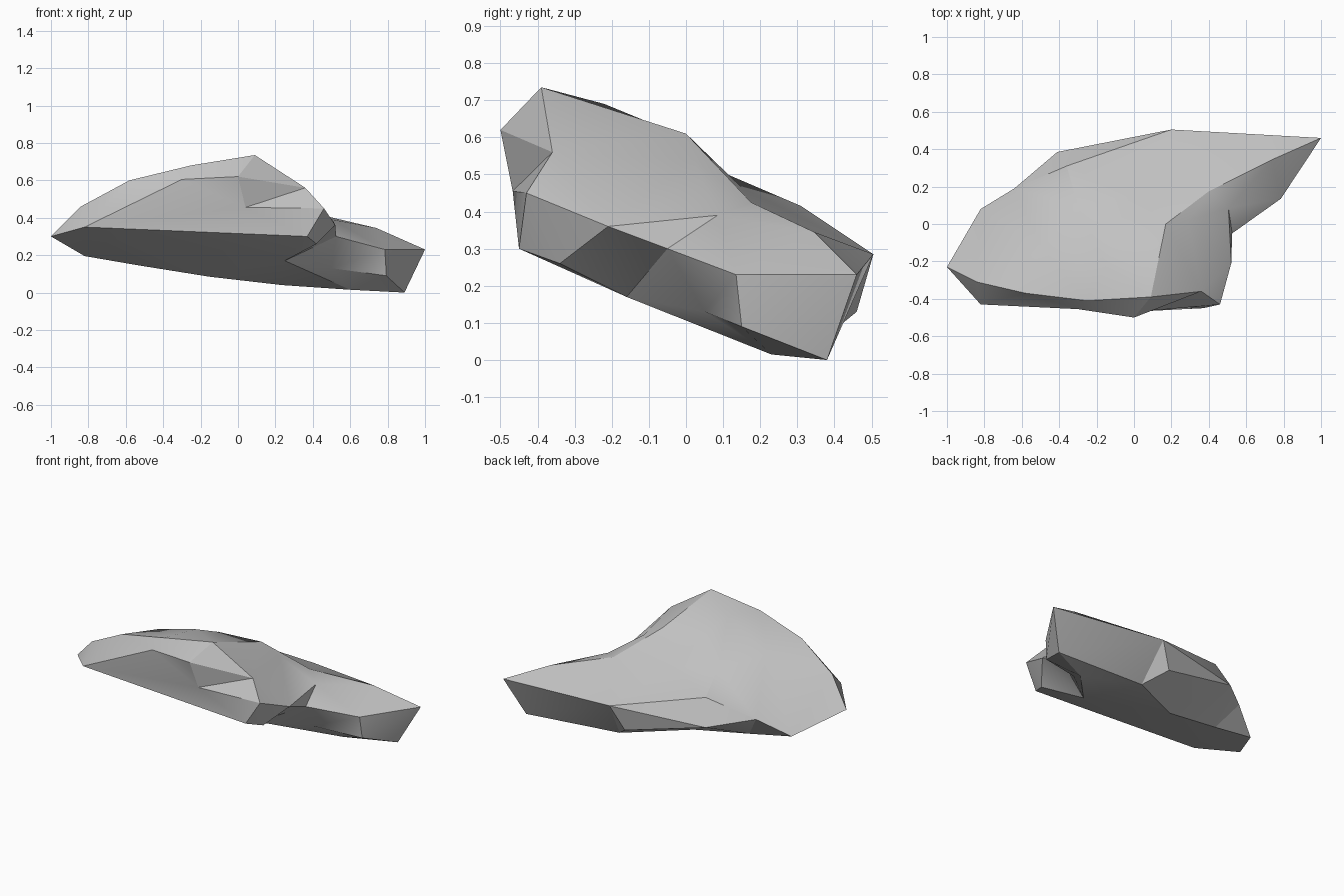
import bpy, bmesh, math
from mathutils import Vector
from mathutils.geometry import delaunay_2d_cdt

if "Cube" in bpy.data.objects:
    bpy.data.objects.remove(bpy.data.objects["Cube"])

# Corners shared by both sides: left tip and front lower edge, then right side and back
TIP = [(-1, -.23, .3), (-.82, -.43, .35)]
SIDES = [(.46, -.43, .45), (.52, -.21, .36), (.525, -.05, .3), (.785, .135, .23), (1, .46, .23),
         (.2, .505, .285), (-.41, .385, .26), (-.64, .19, .3), (-.82, .08, .195)]
BROW = [(-.3, -.455, .605), (0, -.5, .62), (.36, -.36, .56)]   # overhanging front edge
CHIN = [(.37, -.45, .3)]                                       # lower front corner
NOTCH = (.04, -.467, .455)                                     # undercut in the front face

# Upper side: front rim, right-hand crest, then loose surface points
RIM = [(-.84, -.31, .46), (-.58, -.37, .6), (-.25, -.41, .68), (.09, -.39, .735)]
CREST = [(.17, 0, .61), (.29, .02, .54), (.4, .175, .425), (.74, .345, .345)]
SLOPE = [(.505, .085, .39), (-.36, .31, .415), (-.3, .1, .505), (-.02, .15, .465),
         (-.15, -.22, .69), (-.1, -.05, .62), (-.49, -.13, .565)]

# Underside: foot of the right side, then the rear facet
FOOT = [(.42, -.34, .26), (.25, -.16, .17), (.5, .05, .13), (.793, .15, .09), (.89, .38, 0)]
REAR = [(.12, .46, .13), (.235, .35, .04), (-.155, .14, .085), (-.53, .105, .145), (.6, .23, .015)]


def chain(start, count):
    return [(i, i + 1) for i in range(start, start + count - 1)]


def add_skin(bm, outline, inner, creases):
    """Triangulate one side of the slab inside its outline, keeping the creases as edges."""
    pts = outline + inner
    result = delaunay_2d_cdt([Vector(p[:2]) for p in pts], creases,
                             [list(range(len(outline)))], 1, 1e-6)
    coords, faces, source = result[0], result[2], result[3]
    verts = [bm.verts.new((c.x, c.y, pts[s[0]][2] if s else .3)) for c, s in zip(coords, source)]
    for f in faces:
        bm.faces.new([verts[i] for i in f])


bm = bmesh.new()

# Upper side with rim, crest and side spur
top = TIP + BROW + SIDES
n = len(top)
add_skin(bm, top, RIM + CREST + SLOPE,
         chain(n, 4) + chain(n + 4, 4) +
         [(0, n), (n + 3, 4), (n + 3, n + 4), (n + 7, 9), (6, n + 8), (n + 8, 8), (10, n + 9)])

# Underside with side foot and rear facet
under = TIP + CHIN + SIDES
n = len(under)
add_skin(bm, under, FOOT + REAR,
         chain(n, 5) + chain(n + 5, 4) +
         [(2, n), (n + 4, 7), (5, n + 2), (6, n + 2), (4, n + 1), (5, n + 1), (9, n + 5),
          (9, n + 8), (10, n + 8), (11, n + 8), (1, 11), (n + 4, n + 6), (n + 1, n + 9)])

# Front face fanned around the undercut
ring = [TIP[1]] + BROW + [SIDES[0]] + CHIN
for a, b in zip(ring, ring[1:] + ring[:1]):
    bm.faces.new([bm.verts.new(p) for p in (a, b, NOTCH)])

bmesh.ops.remove_doubles(bm, verts=bm.verts, dist=.0005)
bmesh.ops.recalc_face_normals(bm, faces=bm.faces)

mesh = bpy.data.meshes.new("rock_slab")
bm.to_mesh(mesh)
bm.free()
rock = bpy.data.objects.new("rock_slab", mesh)
bpy.context.collection.objects.link(rock)

# Stone colour
stone = bpy.data.materials.new("grey_stone")
stone.diffuse_color = (.54, .54, .54, 1)
stone.use_nodes = True
stone.node_tree.nodes["Principled BSDF"].inputs["Base Color"].default_value = stone.diffuse_color
mesh.materials.append(stone)

bpy.context.view_layer.objects.active = rock
rock.select_set(True)
bpy.ops.object.shade_smooth_by_angle(angle=math.radians(28))
